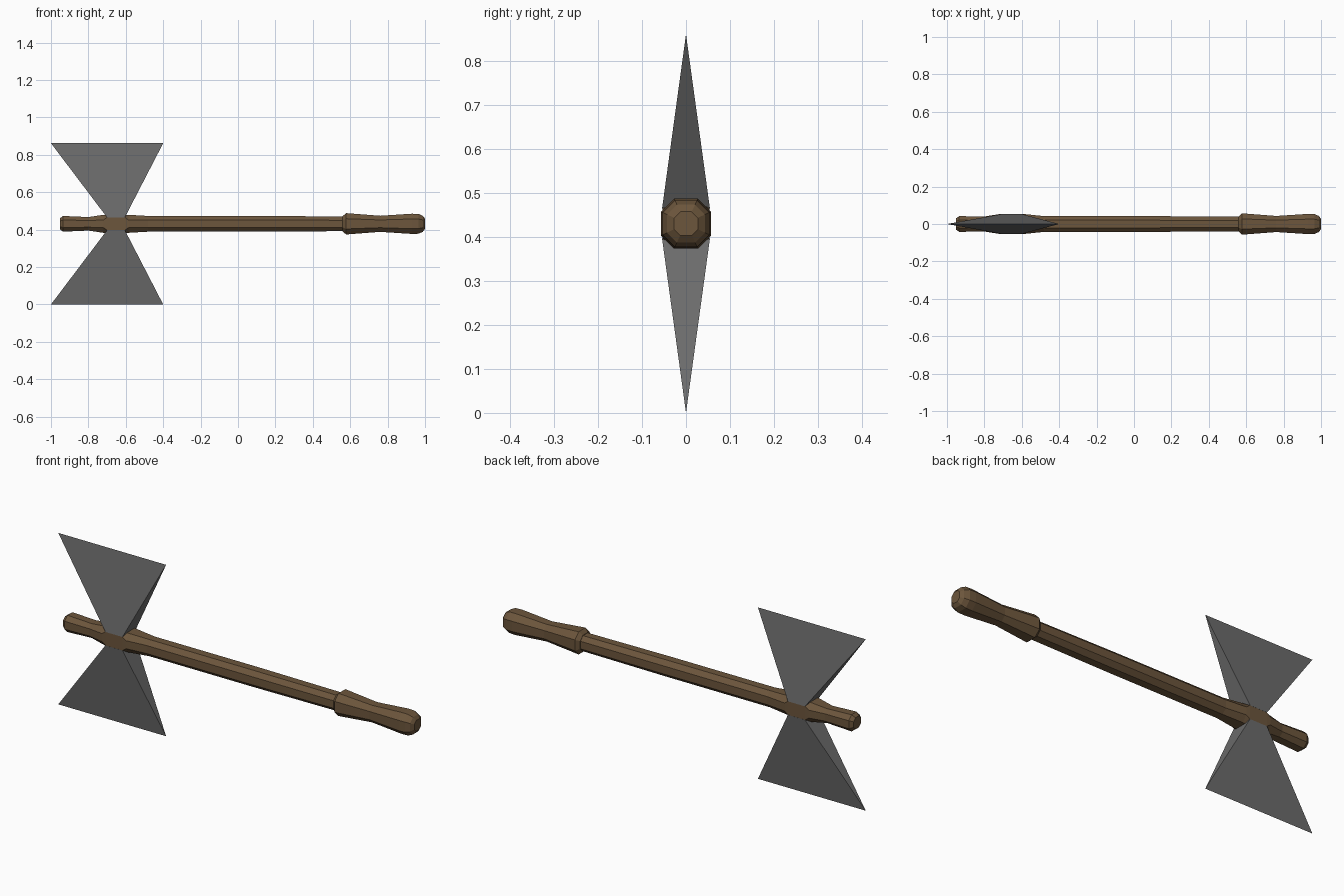
import bpy, bmesh

if "Cube" in bpy.data.objects:
    bpy.data.objects.remove(bpy.data.objects["Cube"])

MID = 0.431  # height of the handle axis


def material(name, color):
    m = bpy.data.materials.new(name)
    m.diffuse_color = color
    m.use_nodes = True
    m.node_tree.nodes["Principled BSDF"].inputs["Base Color"].default_value = m.diffuse_color
    return m


def finish(name, bm, mat):
    bmesh.ops.recalc_face_normals(bm, faces=bm.faces)
    me = bpy.data.meshes.new(name)
    bm.to_mesh(me)
    bm.free()
    me.materials.append(mat)
    ob = bpy.data.objects.new(name, me)
    bpy.context.collection.objects.link(ob)
    return ob


def loft(name, rings, mat):
    """Skin eight-sided rings (x, half width, half height, top flat, side flat)."""
    bm = bmesh.new()
    loops = []
    for x, ry, rz, fy, fz in rings:
        pts = [(ry, -fz), (ry, fz), (fy, rz), (-fy, rz),
               (-ry, fz), (-ry, -fz), (-fy, -rz), (fy, -rz)]
        loops.append([bm.verts.new((x, y, MID + z)) for y, z in pts])
    for a, b in zip(loops, loops[1:]):
        for i in range(8):
            j = (i + 1) % 8
            bm.faces.new((a[i], a[j], b[j], b[i]))
    bm.faces.new(loops[0])
    bm.faces.new(loops[-1])
    return finish(name, bm, mat)


def even(x, r):
    return (x, r, r, r * 0.48, r * 0.48)


wood = material("wood", (0.15, 0.092, 0.045, 1))
steel = material("steel", (0.15, 0.15, 0.15, 1))

# Shaft with the swelling that carries the blades
loft("shaft", [
    even(-0.953, 0.029), even(-0.935, 0.042),
    (-0.80, 0.040, 0.036, 0.02, 0.018),
    (-0.72, 0.053, 0.048, 0.03, 0.020),
    (-0.70, 0.054, 0.048, 0.03, 0.034),
    (-0.605, 0.054, 0.048, 0.03, 0.034),
    (-0.585, 0.053, 0.048, 0.03, 0.020),
    even(-0.48, 0.042), even(0.1, 0.042), even(0.60, 0.039)], wood)

# Waisted grip with a rounded pommel
loft("grip", [
    even(0.56, 0.041), even(0.578, 0.057), even(0.76, 0.043),
    even(0.93, 0.054), even(0.965, 0.053), even(0.988, 0.043),
    even(1.0, 0.027)], wood)

# Two mirrored wedge blades with shouldered roots
for name, s in (("upper_blade", 1), ("lower_blade", -1)):
    bm = bmesh.new()
    sections = [(0.034, -0.70, -0.605, 0.0545),
                (0.056, -0.715, -0.595, 0.033)]
    for z, x0, x1, y in sections:
        for x in (x0, x1):
            for side in (-y, y):
                bm.verts.new((x, side, MID + s * z))
    for x in (-1.0, -0.4):
        bm.verts.new((x, 0, MID + s * MID))
    bmesh.ops.convex_hull(bm, input=bm.verts)
    bmesh.ops.dissolve_limit(bm, angle_limit=0.01, verts=bm.verts, edges=bm.edges)
    finish(name, bm, steel)
